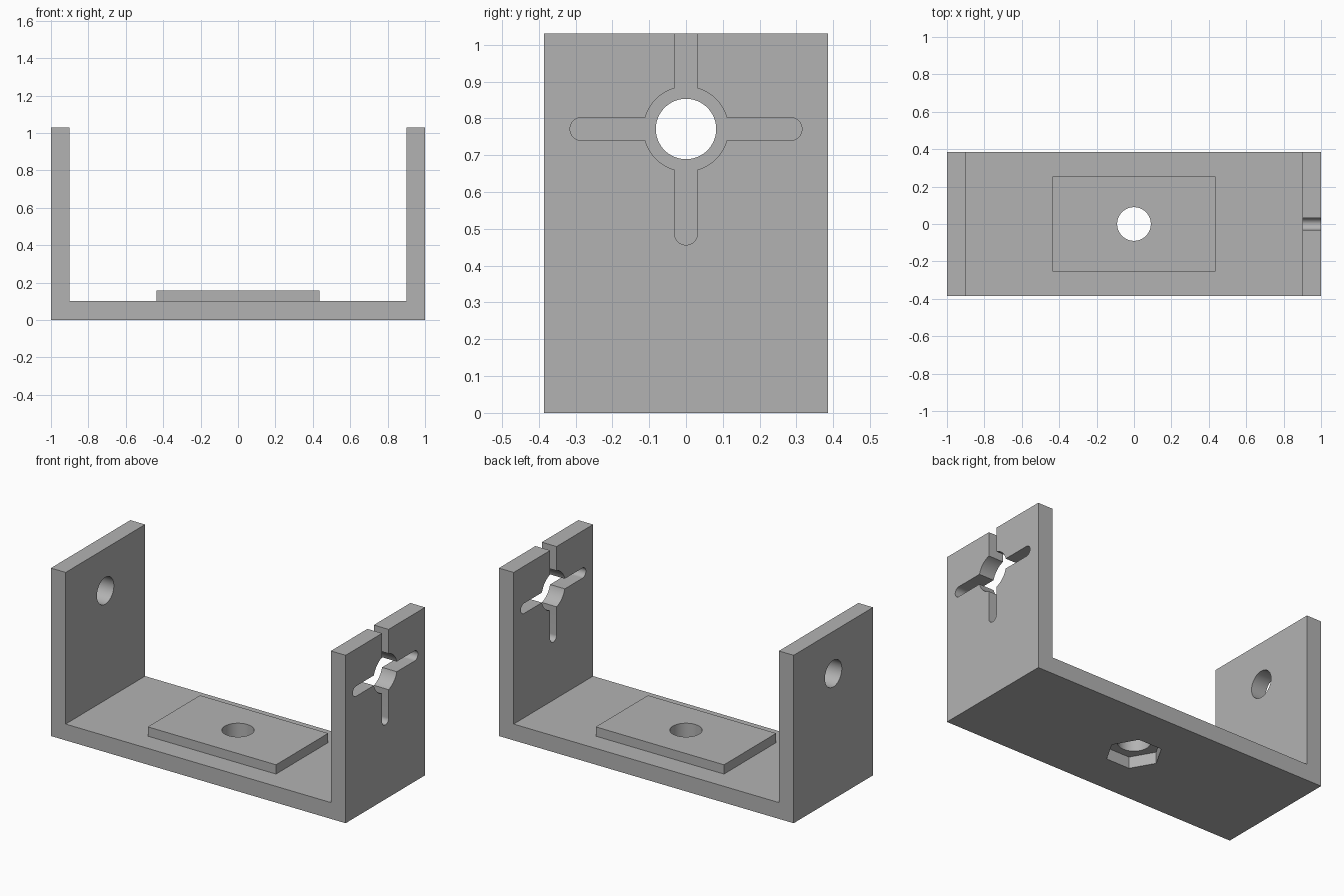
import bpy, bmesh, math
from mathutils import Matrix, Vector

cube = bpy.data.objects.get("Cube")
if cube:
    bpy.data.objects.remove(cube, do_unlink=True)

# Main dimensions
HALF_X, HALF_Y, HEIGHT, WALL = 1.0, 0.385, 1.03, 0.1
PAD_TOP = 0.157
BORE_Z = 0.771
SLOT_R, SLOT_REACH = 0.031, 0.284

grey = bpy.data.materials.new("plain grey")
grey.use_nodes = True
COLOUR = (0.45, 0.45, 0.45, 1)
grey.diffuse_color = COLOUR
grey.node_tree.nodes["Principled BSDF"].inputs["Base Color"].default_value = COLOUR


def prism(name, outline, vector):
    """Extrude a closed planar outline along a vector."""
    bm = bmesh.new()
    face = bm.faces.new([bm.verts.new(p) for p in outline])
    out = bmesh.ops.extrude_face_region(bm, geom=[face])
    moved = [v for v in out["geom"] if isinstance(v, bmesh.types.BMVert)]
    bmesh.ops.translate(bm, verts=moved, vec=vector)
    bmesh.ops.recalc_face_normals(bm, faces=bm.faces)
    mesh = bpy.data.meshes.new(name)
    bm.to_mesh(mesh)
    bm.free()
    mesh.materials.append(grey)
    obj = bpy.data.objects.new(name, mesh)
    bpy.context.collection.objects.link(obj)
    return obj


def upright(name, radius, z0, z1, sides=64):
    """Vertical cutter with a vertex on the x axis."""
    ring = [(radius * math.cos(math.tau * i / sides),
             radius * math.sin(math.tau * i / sides), z0) for i in range(sides)]
    return prism(name, ring, (0, 0, z1 - z0))


def wall_bore(name, radius, side):
    """Round cutter through one side wall."""
    ring = [(side * 0.8, radius * math.cos(math.tau * i / 64),
             BORE_Z + radius * math.sin(math.tau * i / 64)) for i in range(64)]
    return prism(name, ring, (side * 0.4, 0, 0))


def slot(name, angle, reach):
    """Round-ended slot cutter running from the bore centre through the +x wall."""
    points = [(0, -SLOT_R)]
    for i in range(25):
        a = -math.pi / 2 + math.pi * i / 24
        points.append((reach + SLOT_R * math.cos(a), SLOT_R * math.sin(a)))
    points.append((0, SLOT_R))
    turn = Matrix.Rotation(angle, 3, "X")
    centre = Vector((0.8, 0, BORE_Z))
    return prism(name, [centre + turn @ Vector((0, u, v)) for u, v in points], (0.4, 0, 0))


def cut(target, cutters):
    """Subtract each cutter and bake the result."""
    for cutter in cutters:
        cutter.hide_render = True
        mod = target.modifiers.new(cutter.name, "BOOLEAN")
        mod.operation, mod.solver, mod.object = "DIFFERENCE", "EXACT", cutter
    bpy.context.view_layer.update()
    result = target.evaluated_get(bpy.context.evaluated_depsgraph_get())
    mesh = bpy.data.meshes.new_from_object(result)
    target.modifiers.clear()
    target.data = mesh
    for cutter in cutters:
        bpy.data.objects.remove(cutter, do_unlink=True)
    bpy.ops.object.select_all(action="DESELECT")
    target.select_set(True)
    bpy.context.view_layer.objects.active = target
    bpy.ops.object.shade_smooth_by_angle(angle=math.radians(30))


# U-shaped bracket from its front profile
inner = HALF_X - WALL
right_half = [(HALF_X, 0), (HALF_X, HEIGHT), (inner, HEIGHT), (inner, WALL)]
profile = right_half + [(-x, z) for x, z in reversed(right_half)]
bracket = prism("bracket", [(x, -HALF_Y, z) for x, z in profile], (0, 2 * HALF_Y, 0))

# Raised pad on the base
pad_corners = [(-0.435, -0.253), (0.435, -0.253), (0.435, 0.253), (-0.435, 0.253)]
pad = prism("base_pad", [(x, y, WALL) for x, y in pad_corners], (0, 0, PAD_TOP - WALL))

# Bolt hole, hexagonal nut recess, wall bores and cross slots
cutters = [upright("bolt_hole", 0.09, -0.1, 0.3),
           upright("nut_recess", 0.157, -0.1, 0.07, 6),
           wall_bore("plain_bore", 0.082, -1),
           wall_bore("slotted_bore", 0.115, 1)]
for i in range(4):
    # The upward slot runs out through the top edge
    cutters.append(slot("slot_cutter", i * math.pi / 2, 0.4 if i == 1 else SLOT_REACH))
cut(bracket, cutters)
cut(pad, [upright("pad_hole", 0.09, -0.1, 0.3)])
